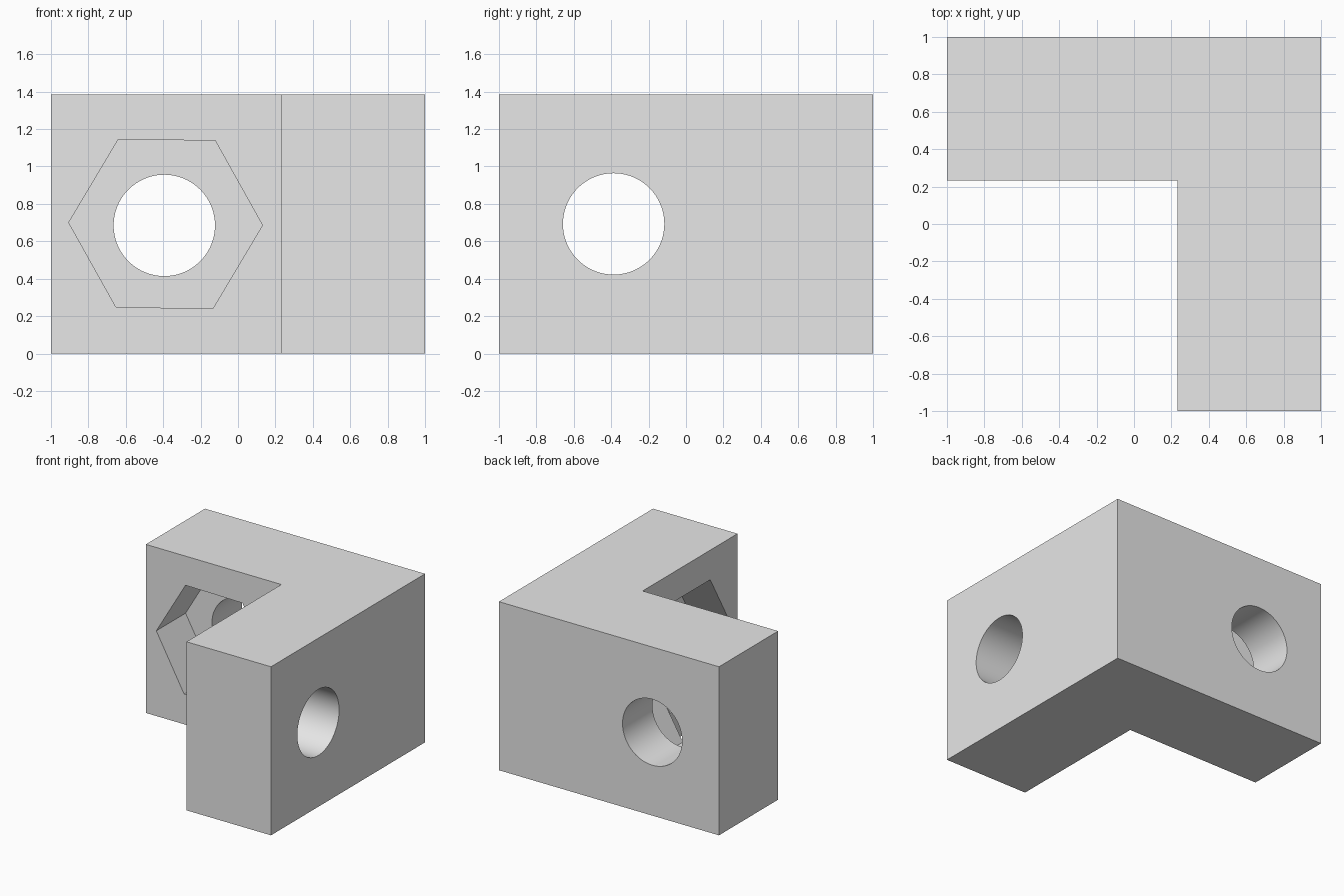
import bpy, bmesh, math
from mathutils import Matrix, Vector

cube = bpy.data.objects.get("Cube")
if cube:
    bpy.data.objects.remove(cube, do_unlink=True)

HEIGHT = 1.385
INNER = 0.232       # inner face of both legs
POCKET_DEPTH = 0.38
OVERLAP = 0.1

grey = bpy.data.materials.new("plain grey")
grey.use_nodes = True
grey.diffuse_color = (0.8, 0.8, 0.8, 1)
grey.node_tree.nodes["Principled BSDF"].inputs["Base Color"].default_value = (0.8, 0.8, 0.8, 1)


def make_object(name, bm):
    bmesh.ops.recalc_face_normals(bm, faces=bm.faces)
    mesh = bpy.data.meshes.new(name)
    bm.to_mesh(mesh)
    bm.free()
    mesh.materials.append(grey)
    obj = bpy.data.objects.new(name, mesh)
    bpy.context.collection.objects.link(obj)
    return obj


def prism_cutter(name, sides, radius, start, end, spin=0.0):
    """Upright-sided prism running from start to end along x or y."""
    start, end = Vector(start), Vector(end)
    axis = end - start
    turn = Matrix.Rotation(math.pi / 2, 4, 'X')
    if abs(axis.x) > abs(axis.y):
        turn = Matrix.Rotation(math.pi / 2, 4, 'Z') @ turn
    place = Matrix.Translation((start + end) / 2) @ turn @ Matrix.Rotation(spin, 4, 'Z')
    bm = bmesh.new()
    bmesh.ops.create_cone(bm, cap_ends=True, segments=sides, radius1=radius,
                          radius2=radius, depth=axis.length, matrix=place)
    obj = make_object(name, bm)
    obj.hide_render = True
    return obj


# L-shaped body, extruded upward
bm = bmesh.new()
outline = [(-1, 1), (-1, INNER), (INNER, INNER), (INNER, -1), (1, -1), (1, 1)]
base = bm.faces.new([bm.verts.new((x, y, 0)) for x, y in outline])
top = bmesh.ops.extrude_face_region(bm, geom=[base])["geom"]
bmesh.ops.translate(bm, vec=(0, 0, HEIGHT),
                    verts=[v for v in top if isinstance(v, bmesh.types.BMVert)])
bracket = make_object("corner_bracket", bm)

# Hexagonal nut pockets in the inner faces, then round bolt holes right through
HEX = 0.518
flat_up = math.pi / 2   # puts two corners of the hexagon level
mouth, floor = INNER - OVERLAP, INNER + POCKET_DEPTH
cutters = [
    prism_cutter("back_leg_pocket", 6, HEX, (-0.387, mouth, 0.693), (-0.387, floor, 0.693),
                 flat_up - math.radians(0.8)),
    prism_cutter("side_leg_pocket", 6, HEX, (mouth, -0.387, 0.693), (floor, -0.387, 0.693),
                 flat_up),
    prism_cutter("back_leg_hole", 96, 0.271, (-0.394, mouth, 0.685), (-0.394, 1.1, 0.685)),
    prism_cutter("side_leg_hole", 96, 0.271, (mouth, -0.387, 0.693), (1.1, -0.387, 0.693)),
]

bpy.ops.object.select_all(action='DESELECT')
bpy.context.view_layer.objects.active = bracket
bracket.select_set(True)
for cutter in cutters:
    cut = bracket.modifiers.new(cutter.name, 'BOOLEAN')
    cut.operation = 'DIFFERENCE'
    cut.solver = 'EXACT'
    cut.object = cutter
    bpy.ops.object.modifier_apply(modifier=cut.name)
for cutter in cutters:
    bpy.data.objects.remove(cutter, do_unlink=True)

bpy.ops.object.shade_smooth_by_angle(angle=math.radians(30))
